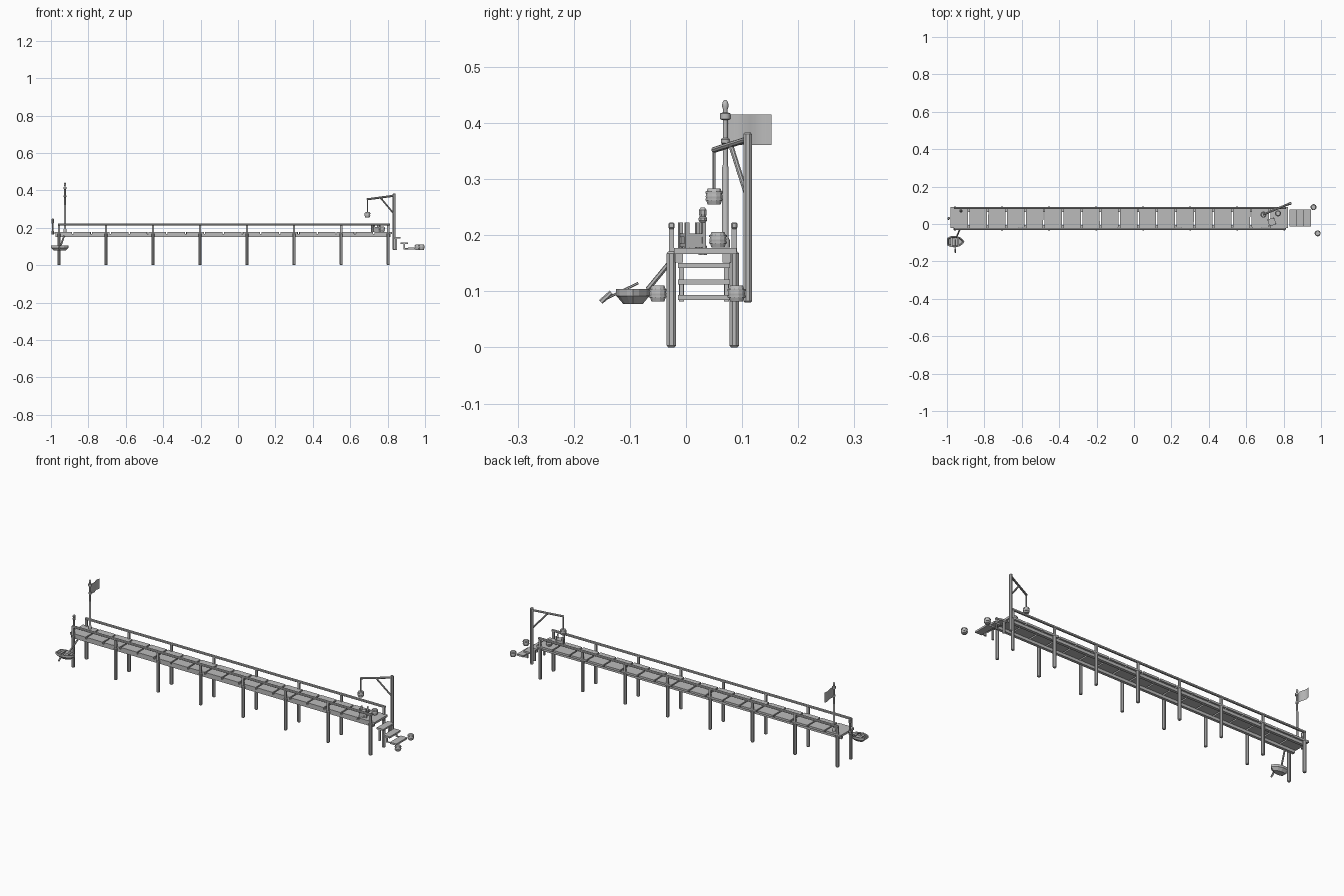
import bpy, bmesh, math, random
from mathutils import Vector, Matrix

if "Cube" in bpy.data.objects:
    bpy.data.objects.remove(bpy.data.objects["Cube"])

random.seed(4)
grey = bpy.data.materials.new("weathered_grey")
grey.diffuse_color = (0.5, 0.5, 0.5, 1)
grey.use_nodes = True
grey.node_tree.nodes["Principled BSDF"].inputs["Base Color"].default_value = grey.diffuse_color


def finish(name, bm):
    me = bpy.data.meshes.new(name)
    bmesh.ops.recalc_face_normals(bm, faces=bm.faces)
    bm.to_mesh(me)
    bm.free()
    me.materials.append(grey)
    ob = bpy.data.objects.new(name, me)
    bpy.context.collection.objects.link(ob)
    return ob


def add_box(bm, c, size, rot=0.0):
    m = Matrix.Translation(c) @ Matrix.Rotation(rot, 4, 'Z') @ Matrix.Diagonal((*size, 1))
    bmesh.ops.create_cube(bm, size=1, matrix=m)


def add_lathe(bm, profile, c, sides=10):
    """Closed turned shape from (radius, height) pairs."""
    rings = []
    for r, z in profile:
        rings.append([bm.verts.new((c[0] + r * math.cos(math.tau * (i + .5) / sides),
                                    c[1] + r * math.sin(math.tau * (i + .5) / sides),
                                    c[2] + z)) for i in range(sides)])
    for a, b in zip(rings, rings[1:]):
        for i in range(sides):
            j = (i + 1) % sides
            bm.faces.new((a[i], a[j], b[j], b[i]))
    bm.faces.new(rings[0][::-1])
    bm.faces.new(rings[-1])


def add_rod(bm, a, b, r, sides=8):
    a, b = Vector(a), Vector(b)
    d = b - a
    m = Matrix.Translation((a + b) / 2) @ d.to_track_quat('Z', 'Y').to_matrix().to_4x4()
    bmesh.ops.create_cone(bm, cap_ends=True, segments=sides, radius1=r, radius2=r,
                          depth=d.length, matrix=m)


def add_post(bm, x, y, z0, z1, r):
    k = r * .35
    add_lathe(bm, [(r - k, z0), (r, z0 + k), (r, z1 - k), (r - k, z1)], (x, y, 0), 8)


def barrel(name, x, y, z):
    bm = bmesh.new()
    add_lathe(bm, [(.012, 0), (.0145, .007), (.0155, .014), (.0145, .021), (.012, .028)], (x, y, z), 12)
    for h in (.007, .019):
        add_lathe(bm, [(.0162, h), (.0162, h + .0035)], (x, y, z), 12)
    finish(name, bm)


Y0, Y1, YC = -.026, .086, .03
POSTS = [-.957 + i * .2514 for i in range(8)]

# pier legs and rail uprights
legs, uprights = bmesh.new(), bmesh.new()
for x in POSTS:
    for y in (Y0, Y1):
        add_post(legs, x, y, 0, .171, .009)
        add_box(uprights, (x, y, .196), (.012, .009, .05))
finish("pier_legs", legs)
finish("rail_uprights", uprights)

# hand rails
bm = bmesh.new()
for y in (Y0, Y1):
    add_box(bm, (-.075, y, .217), (1.775, .011, .011))
bmesh.ops.bevel(bm, geom=bm.edges[:], offset=.002, segments=1, affect='EDGES')
finish("hand_rails", bm)

# deck planks across, on long stringers
bm = bmesh.new()
for i in range(18):
    add_box(bm, (-.934 + i * .1006, .0345 + random.uniform(-.001, .001), .172),
            (.093, .111, .011), random.uniform(-.012, .012))
finish("deck_planks", bm)
bm = bmesh.new()
for y in (-.0125, .0725):
    add_box(bm, (-.08, y, .159), (1.79, .015, .015))
finish("stringers", bm)

# steps down at the right end
bm = bmesh.new()
for x, z in ((.85, .146), (.889, .117), (.928, .089)):
    add_box(bm, (x, .032, z), (.038, .092, .009))
finish("steps", bm)
bm = bmesh.new()
for y in (-.008, .072):
    add_box(bm, (.845, y, .113), (.009, .009, .062))
    add_box(bm, (.889, y, .1), (.007, .007, .03))
    add_rod(bm, (.889, y, .088), (.928, y, .088), .0035, 6)
finish("step_supports", bm)

# barrels: two afloat, one on deck, one hoisted
barrel("floating_barrel_back", .96, .09, .082)
barrel("floating_barrel_front", .982, -.05, .082)
barrel("deck_barrel", .77, .057, .178)
barrel("hoisted_barrel", .692, .05, .255)

# crane
bm = bmesh.new()
add_post(bm, .835, .11, .08, .383, .0085)
add_rod(bm, (.84, .113, .372), (.69, .05, .352), .0055)
add_rod(bm, (.833, .107, .275), (.762, .08, .36), .0045)
finish("crane", bm)
bm = bmesh.new()
add_rod(bm, (.692, .05, .352), (.692, .05, .283), .0028, 6)
finish("hoist_rope", bm)

# open crate with corner stakes and a few goods
bm = bmesh.new()
R, C = .35, Vector((.737, .011, 0))
rot = Matrix.Rotation(R, 3, 'Z')
add_box(bm, C + Vector((0, 0, .19)), (.034, .034, .024), R)
for z in (.182, .2):
    add_box(bm, C + Vector((0, 0, z)), (.038, .038, .006), R)
for sx in (-1, 1):
    for sy in (-1, 1):
        add_box(bm, C + rot @ Vector((sx * .016, sy * .016, .2)), (.007, .007, .046), R)
finish("crate", bm)

# mooring post with a knob at the left end
bm = bmesh.new()
add_lathe(bm, [(.008, .165), (.008, .18), (.0045, .184), (.0045, .222), (.008, .226),
               (.008, .231), (.006, .233), (.0075, .238), (.0075, .245), (.004, .249)],
          (-.991, .03, 0), 8)
finish("mooring_post", bm)

# flagpole with collars and finial
bm = bmesh.new()
add_lathe(bm, [(.0085, .178), (.0085, .19), (.006, .195), (.006, .32), (.0045, .325), (.0045, .362),
               (.008, .364), (.008, .371), (.0045, .373), (.0045, .405), (.0095, .407),
               (.0095, .417), (.004, .419), (.004, .424), (.006, .43), (.005, .437), (.002, .441)],
          (-.925, .07, 0), 10)
finish("flagpole", bm)

# rippling flag
bm = bmesh.new()
cols = []
for i in range(9):
    t = i / 8
    x = -.925 + .004 * math.sin(t * math.tau)
    cols.append([bm.verts.new((x, .076 + .076 * t, z)) for z in (.361, .415)])
for a, b in zip(cols, cols[1:]):
    bm.faces.new((a[0], b[0], b[1], a[1]))
finish("flag", bm)

# rowing boat: hull rings lofted from keel to rim, then down into the well
bm = bmesh.new()


def hull_ring(length, width, z):
    pts = []
    for x, y in ((-.5, .62), (-.3, .95), (0, 1), (.25, .78), (.42, .35), (.5, 0)):
        pts.append((x, y))
    pts += [(x, -y) for x, y in pts[-2::-1]]
    return [bm.verts.new((-.953 + x * length, -.0945 + y * width / 2, z)) for x, y in pts]


rings = [hull_ring(.062, .034, .077), hull_ring(.09, .056, .09), hull_ring(.094, .061, .092),
         hull_ring(.094, .061, .104), hull_ring(.082, .05, .104), hull_ring(.07, .042, .09)]
for a, b in zip(rings, rings[1:]):
    for i in range(len(a)):
        j = (i + 1) % len(a)
        bm.faces.new((a[i], a[j], b[j], b[i]))
bm.faces.new(rings[0][::-1])
bm.faces.new(rings[-1])
for x in (-.975, -.94):
    add_box(bm, (x, -.0945, .1), (.011, .05, .004))
finish("boat", bm)

# oar and mooring line
bm = bmesh.new()
add_rod(bm, (-.955, -.148, .084), (-.955, -.085, .125 - .01), .0022, 6)
add_rod(bm, (-.955, -.152, .081), (-.955, -.133, .098), .0045, 6)
finish("oar", bm)
bm = bmesh.new()
add_rod(bm, (-.948, -.068, .104), (-.93, -.026, .155), .0045, 6)
finish("mooring_line", bm)

# soften turned shapes while keeping edges sharp
bpy.ops.object.select_all(action='DESELECT')
for ob in bpy.context.scene.objects:
    if ob.name.startswith(("flagpole", "flag", "hoist_rope")):
        ob.select_set(True)
        bpy.context.view_layer.objects.active = ob
bpy.ops.object.shade_smooth_by_angle(angle=math.radians(40))
